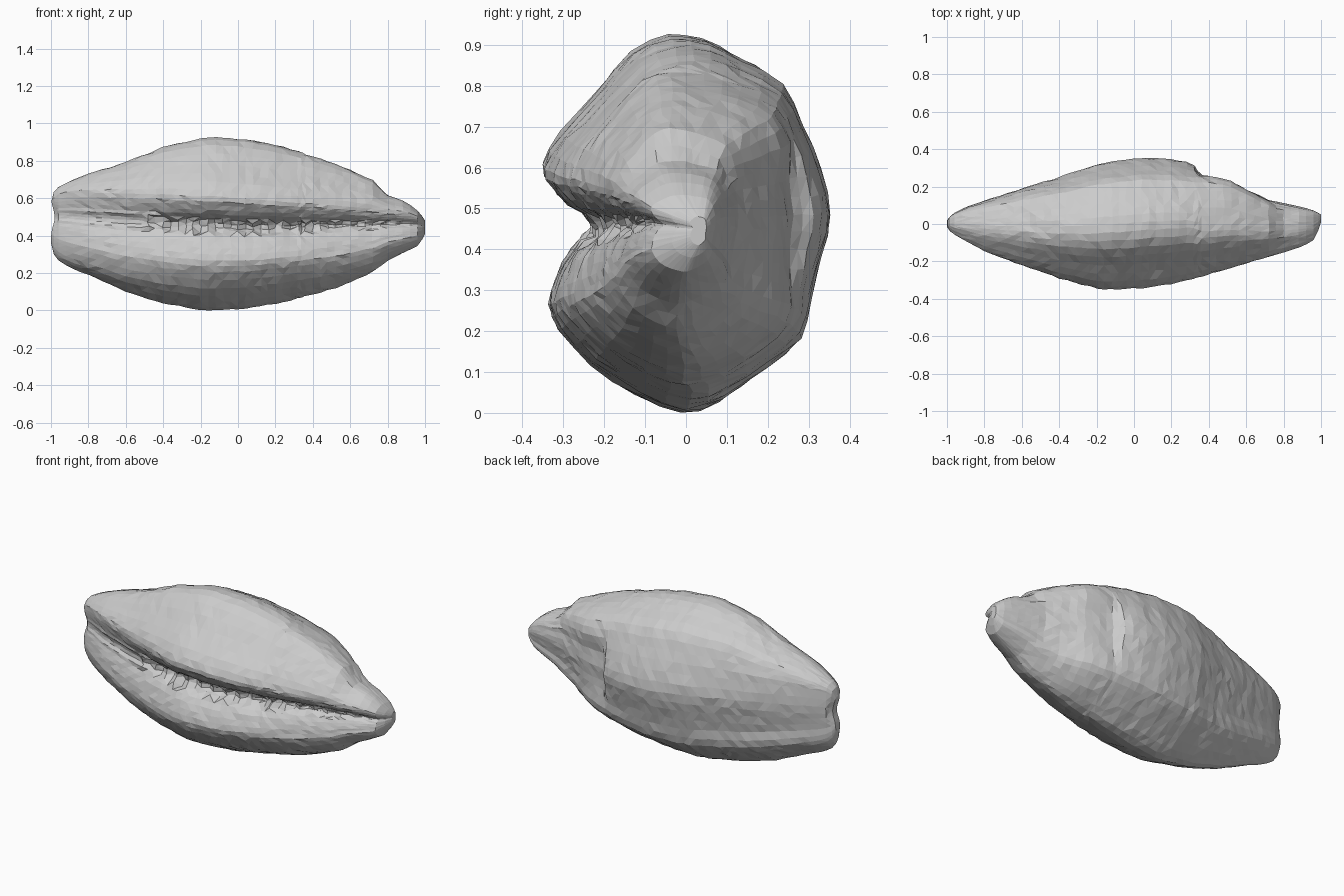
import bpy, bmesh, math, random
random.seed(4)

# Mid-shell cross-section (y, z), starting on the crown and running down the front
PROFILE = [(-.04, .925), (-.13, .885), (-.22, .785), (-.31, .69), (-.355, .61),
           (-.338, .565), (-.295, .52), (-.235, .485), (-.225, .45), (-.285, .405),
           (-.322, .34), (-.34, .27), (-.315, .21), (-.235, .12), (-.12, .045),
           (0, 0), (.09, .03), (.2, .11), (.28, .18), (.305, .28), (.335, .4),
           (.355, .5), (.33, .61), (.285, .72), (.235, .815), (.13, .875), (.05, .915)]

# Shell stations: x, bottom z, slit z, upper lip z, top z, front y, back y
STATIONS = [(-1, .36, .48, .56, .585, -.02, .025), (-.98, .28, .49, .61, .65, -.045, .05),
            (-.9, .23, .485, .63, .69, -.09, .09), (-.8, .19, .475, .63, .73, -.145, .125),
            (-.6, .10, .46, .625, .79, -.22, .19), (-.4, .04, .45, .62, .872, -.29, .25),
            (-.2, .003, .44, .61, .918, -.345, .32), (-.12, 0, .435, .61, .925, -.35, .335),
            (.05, .012, .43, .595, .912, -.343, .355), (.2, .035, .435, .585, .885, -.322, .347),
            (.31, .062, .437, .577, .853, -.295, .325), (.36, .075, .44, .573, .835, -.28, .262),
            (.5, .112, .443, .562, .79, -.24, .232), (.6, .15, .447, .555, .75, -.21, .185),
            (.72, .205, .45, .543, .695, -.175, .13), (.79, .262, .455, .53, .62, -.155, .115),
            (.9, .315, .457, .52, .58, -.12, .09), (.97, .35, .455, .495, .525, -.08, .07),
            (1, .41, .45, .465, .48, .01, .05)]


def spline(p0, p1, p2, p3, t):
    return tuple(.5 * (2 * b + (c - a) * t + (2 * a - 5 * b + 4 * c - d) * t * t
                       + (3 * b - a - 3 * c + d) * t ** 3)
                 for a, b, c, d in zip(p0, p1, p2, p3))


def station(x):
    for a, b in zip(STATIONS, STATIONS[1:]):
        if x <= b[0]:
            t = (x - a[0]) / (b[0] - a[0])
            return [u + (v - u) * t for u, v in zip(a, b)]
    return STATIONS[-1]


def remap(v, src, dst):
    for i in range(len(src) - 1):
        if v <= src[i + 1] or i == len(src) - 2:
            return dst[i] + (v - src[i]) / (src[i + 1] - src[i]) * (dst[i + 1] - dst[i])


def clamp(v):
    return max(0, min(1, v))


# Smooth the closed profile to twice the points
n = len(PROFILE)
section = [spline(*[PROFILE[(i + k) % n] for k in (-1, 0, 1, 2)], t)
           for i in range(n) for t in (0, .5)]

# Loft the shell along x, with ragged teeth inside the slit
xs = sorted([-1 + 2 * i / 50 for i in range(51)] + [-.985, .985, .34])
bm = bmesh.new()
rings = []
for k, x in enumerate(xs):
    _, zb, zg, zl, zt, yf, yb = station(x)
    fade = 1 - abs(x) ** 4
    ring = []
    for j, (py, pz) in enumerate(section):
        if 13 <= j <= 17 and x < -.4:
            py -= .03
        # Sections grow rounder towards both ends
        if pz < .25 or pz > .64:
            a = math.atan2((pz - .46) / .46, py / .355)
            s = 1 + .09 * clamp(abs(x) * 1.3 - .2) * math.sin(2 * a) ** 2
            py, pz = py * s, .46 + (pz - .46) * s
        y = yf + (yb - yf) * (py + .355) / .71
        z = remap(pz, (0, .445, .61, .925), (zb, zg, zl, zt))
        # Outer whorl overlapping the tip: its edge slants from the back to crown and base
        if .32 < x < .75 and py > .04:
            up = clamp((pz - .58) / .16) * clamp((.8 - x) / .3) * .05
            low = clamp((.42 - pz) / .16) * clamp((.62 - x) / .2) * .04
            y += (up + low) * clamp((x - .31) / .05) * clamp(py / .15)
        if 14 <= j <= 17 and -.5 < x < .92:
            y += (.012 if k % 2 else -.012) * fade
            z += random.uniform(-.01, .01) * fade
        # Notch at the blunt left end
        notch = .02 * math.exp(-((z - .5) / .06) ** 2) if x < -.97 else 0
        r = .003 * fade
        ring.append(bm.verts.new((x + notch + random.uniform(-2, 2) * r,
                                  y + random.uniform(-1, 1) * r,
                                  max(0, z + random.uniform(-1, 1) * r))))
    rings.append(ring)
m = len(section)
for a, b in zip(rings, rings[1:]):
    for j in range(m):
        bm.faces.new((a[j], a[(j + 1) % m], b[(j + 1) % m], b[j]))
bm.faces.new(rings[0])
bm.faces.new(rings[-1])
bmesh.ops.recalc_face_normals(bm, faces=bm.faces)
bmesh.ops.triangulate(bm, faces=bm.faces)
mesh = bpy.data.meshes.new("sea_shell")
bm.to_mesh(mesh)
bm.free()
shell = bpy.data.objects.new("sea_shell", mesh)
bpy.context.collection.objects.link(shell)
